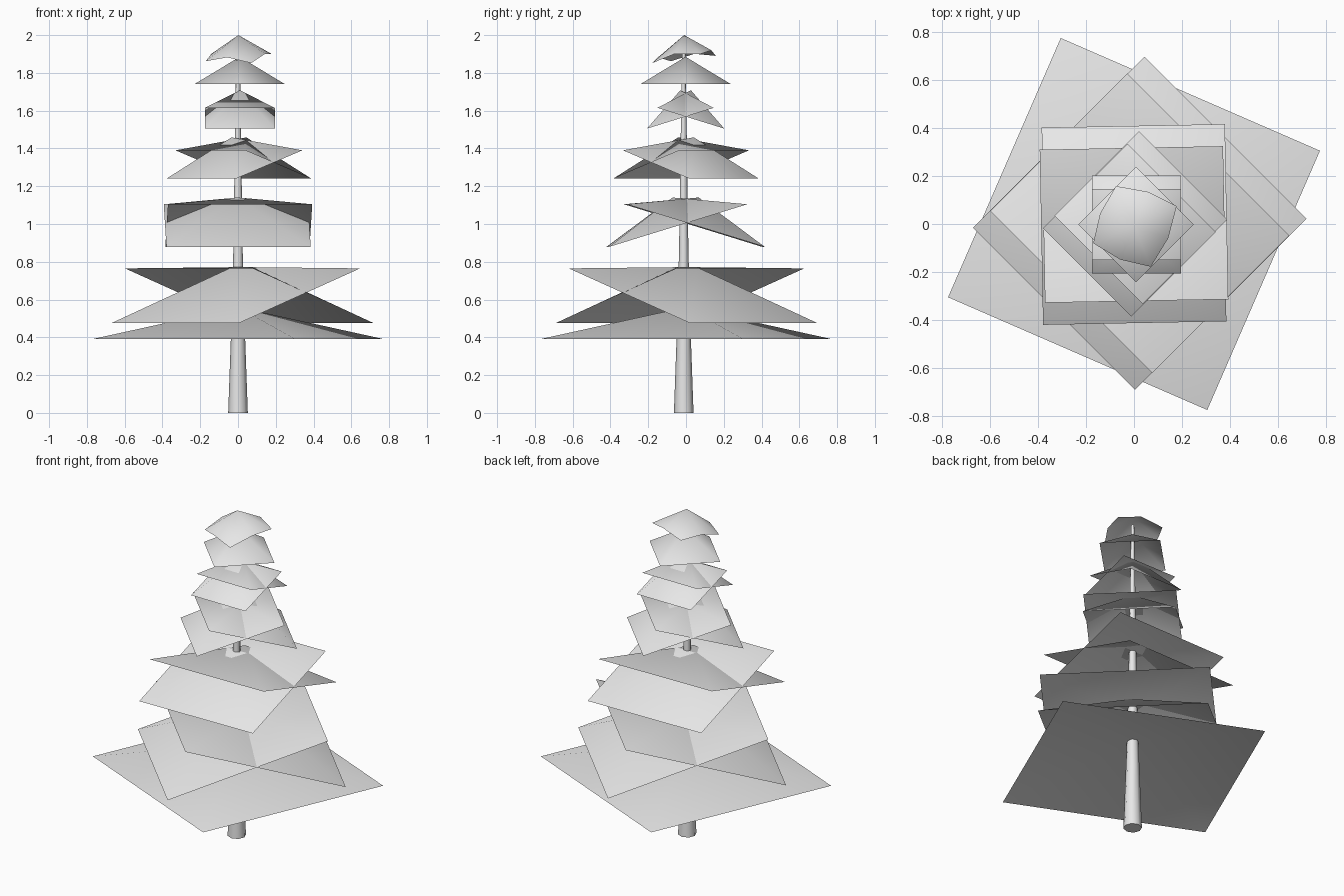
import bpy, bmesh, math
from mathutils import Matrix, Vector

if "Cube" in bpy.data.objects:
    bpy.data.objects.remove(bpy.data.objects["Cube"])

grey = bpy.data.materials.new("light_grey")
grey.diffuse_color = (0.8, 0.8, 0.8, 1)
grey.use_nodes = True
grey.node_tree.nodes["Principled BSDF"].inputs["Base Color"].default_value = grey.diffuse_color


def finish(name, bm):
    bmesh.ops.recalc_face_normals(bm, faces=bm.faces)
    mesh = bpy.data.meshes.new(name)
    bm.to_mesh(mesh)
    bm.free()
    mesh.materials.append(grey)
    obj = bpy.data.objects.new(name, mesh)
    bpy.context.collection.objects.link(obj)
    return obj


def shade(obj, degrees):
    bpy.ops.object.select_all(action='DESELECT')
    obj.select_set(True)
    bpy.context.view_layer.objects.active = obj
    bpy.ops.object.shade_smooth_by_angle(angle=math.radians(degrees))


def fan(name, rim, tip):
    """Open cap: a rim of points joined to one tip."""
    bm = bmesh.new()
    top = bm.verts.new(tip)
    ring = [bm.verts.new(p) for p in rim]
    for i, v in enumerate(ring):
        bm.faces.new((v, ring[(i + 1) % len(ring)], top))
    obj = finish(name, bm)
    if obj.data.polygons[0].normal.z < 0:
        obj.data.flip_normals()
    shade(obj, 60)


def bough(name, half, height, yaw, centre, drop=0.0, lean=0.5):
    """Open square pyramid; its -y edge dips by drop below the opposite edge."""
    tilt = math.asin(drop / (2 * half))
    turn = Matrix.Rotation(math.radians(yaw), 4, 'Z')
    place = Matrix.Translation(centre) @ turn
    c, s = math.cos(tilt), math.sin(tilt)
    rim = [place @ Vector((x * half, y * half * c, y * half * s))
           for x, y in ((-1, -1), (1, -1), (1, 1), (-1, 1))]
    fan(name, rim, place @ Vector((0, -lean * s * height, c * height)))


def crossed_boughs(name, half, height, yaw, pivot, offset, drop, lean=0.5):
    """Two tilted boughs, the second turned half way round the pivot."""
    for label, sign, extra in (("front", 1, 0), ("back", -1, 180)):
        centre = Vector(pivot) + sign * Vector(offset)
        bough(f"{name}_{label}", half, height, yaw + extra, centre, drop, lean)


# Trunk: tapered eight-sided stem
bm = bmesh.new()
rings = []
for z, r in ((0, 0.052), (0.39, 0.038), (0.85, 0.025), (1.95, 0.009)):
    rings.append([bm.verts.new((r * math.cos(a * math.pi / 4),
                                -0.012 + r * math.sin(a * math.pi / 4), z))
                  for a in range(8)])
for lower, upper in zip(rings, rings[1:]):
    for i in range(8):
        j = (i + 1) % 8
        bm.faces.new((lower[i], lower[j], upper[j], upper[i]))
bm.faces.new(rings[0])
bm.faces.new(rings[-1])
shade(finish("trunk", bm), 60)

# Boughs from the ground up
bough("bottom_bough", 0.589, 0.17, -23.5, (0, 0, 0.39))
crossed_boughs("lower_bough", 0.477, 0.16, -45, (0.024, 0.003, 0.62),
               (-0.036, -0.035, 0), 0.29)
crossed_boughs("middle_bough", 0.382, 0.155, 1.1, (0, -0.002, 0.992),
               (-0.004, -0.046, 0), 0.225)
crossed_boughs("upper_bough", 0.26, 0.15, -45, (0.005, 0, 1.315),
               (-0.024, -0.026, 0), 0.15)
crossed_boughs("small_bough", 0.185, 0.155, 0, (0.01, -0.002, 1.56),
               (0, -0.028, 0), 0.11, 0)
bough("high_bough", 0.17, 0.145, 45, (0.009, -0.002, 1.74))

# Crown: tilted cap with bulging sides
corners = [Vector(p) for p in ((-0.17, -0.08, 1.862), (0.07, -0.178, 1.852),
                               (0.178, 0.075, 1.9), (-0.075, 0.158, 1.89))]
rim = []
for i, p in enumerate(corners):
    mid = (p + corners[(i + 1) % 4]) / 2
    rim += [p, Vector((mid.x * 1.15, mid.y * 1.15, mid.z + 0.025))]
fan("crown", rim, (0.002, -0.01, 2.0))
